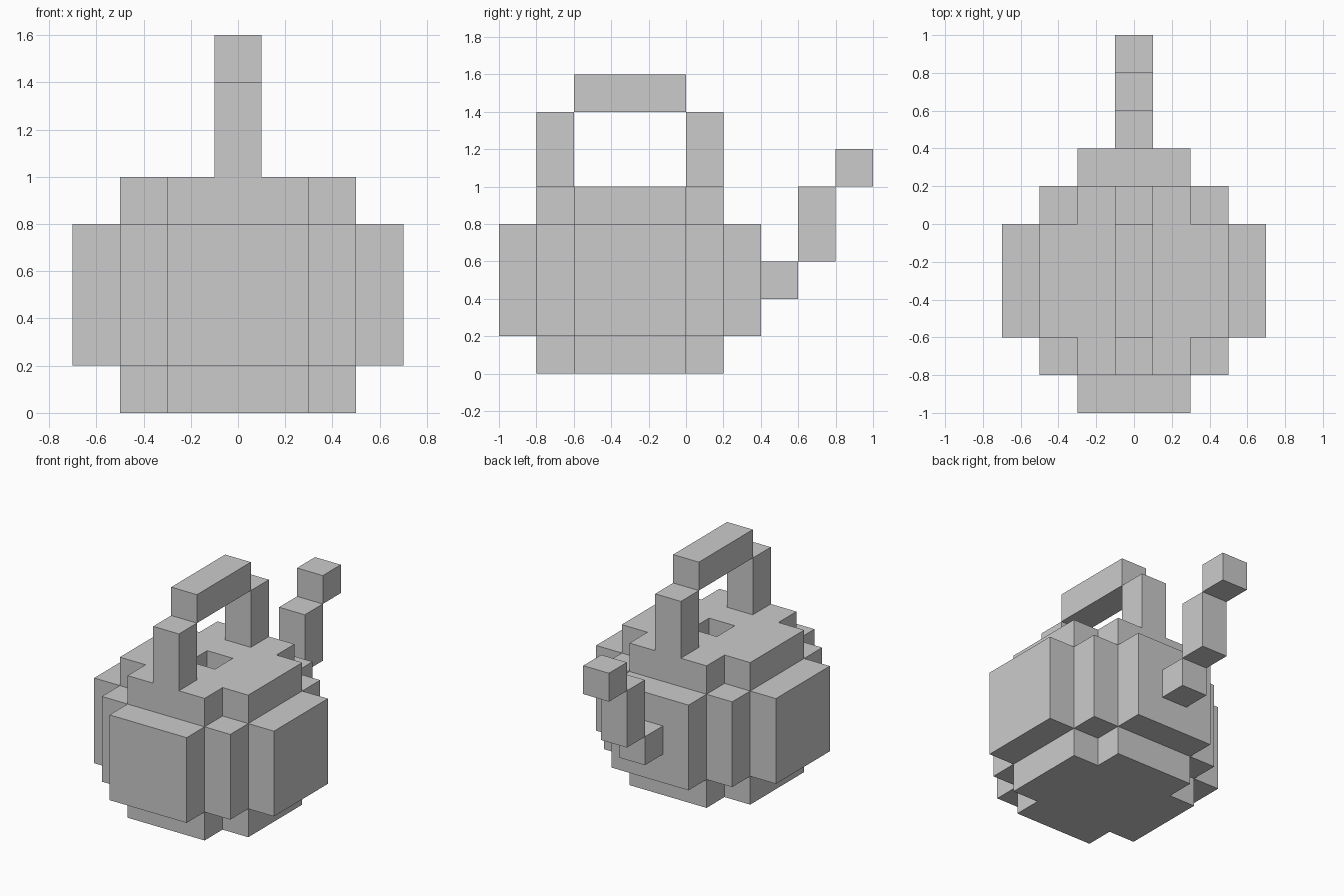
import bpy, bmesh

if "Cube" in bpy.data.objects:
    bpy.data.objects.remove(bpy.data.objects["Cube"])

U = 0.2        # block size
CY = -0.3      # pot centre in y


def slab(name, cells, z0, z1):
    """Extrude a set of square plan cells from z0 to z1, outer faces only."""
    bm = bmesh.new()

    def face(pts):
        bm.faces.new([bm.verts.new(p) for p in pts])

    for i, j in sorted(cells):
        x0, x1 = (i - 0.5) * U, (i + 0.5) * U
        y0, y1 = CY + (j - 0.5) * U, CY + (j + 0.5) * U
        loop = [(x0, y0), (x1, y0), (x1, y1), (x0, y1)]
        face([(x, y, z1) for x, y in loop])
        face([(x, y, z0) for x, y in reversed(loop)])
        for k, (di, dj) in enumerate([(0, -1), (1, 0), (0, 1), (-1, 0)]):
            if (i + di, j + dj) not in cells:
                a, b = loop[k], loop[(k + 1) % 4]
                face([(*a, z0), (*b, z0), (*b, z1), (*a, z1)])
    bmesh.ops.remove_doubles(bm, verts=bm.verts[:], dist=1e-4)
    mesh = bpy.data.meshes.new(name)
    bm.to_mesh(mesh)
    bm.free()
    bpy.context.collection.objects.link(bpy.data.objects.new(name, mesh))


def stepped_disc(half_widths):
    """Round plan made of rows, given half widths from the middle row outward."""
    return {(i, s * j) for j, w in enumerate(half_widths)
            for s in (-1, 1) for i in range(-w, w + 1)}


def block(name, y0, y1, z0, z1):
    """One-block-wide bar on the centre line."""
    bpy.ops.mesh.primitive_cube_add(size=1, location=(0, (y0 + y1) / 2, (z0 + z1) / 2))
    ob = bpy.context.object
    ob.name = ob.data.name = name
    for v in ob.data.vertices:
        v.co.x *= U
        v.co.y *= y1 - y0
        v.co.z *= z1 - z0


# Hollow pot: floor, stepped wall ring, top with filling hole
inner = stepped_disc([2, 2, 1])
outer = stepped_disc([3, 3, 2, 1])
slab("pot_base", inner, 0.0, 0.2)
slab("pot_wall", outer - inner, 0.2, 0.8)
slab("pot_top", inner - {(0, 0)}, 0.8, 1.0)

# Overhead handle
block("handle_front_post", -0.8, -0.6, 1.0, 1.4)
block("handle_back_post", 0.0, 0.2, 1.0, 1.4)
block("handle_bar", -0.6, 0.0, 1.4, 1.6)

# Spout stepping up and out at the back
block("spout_root", 0.4, 0.6, 0.4, 0.6)
block("spout_neck", 0.6, 0.8, 0.6, 1.0)
block("spout_tip", 0.8, 1.0, 1.0, 1.2)
